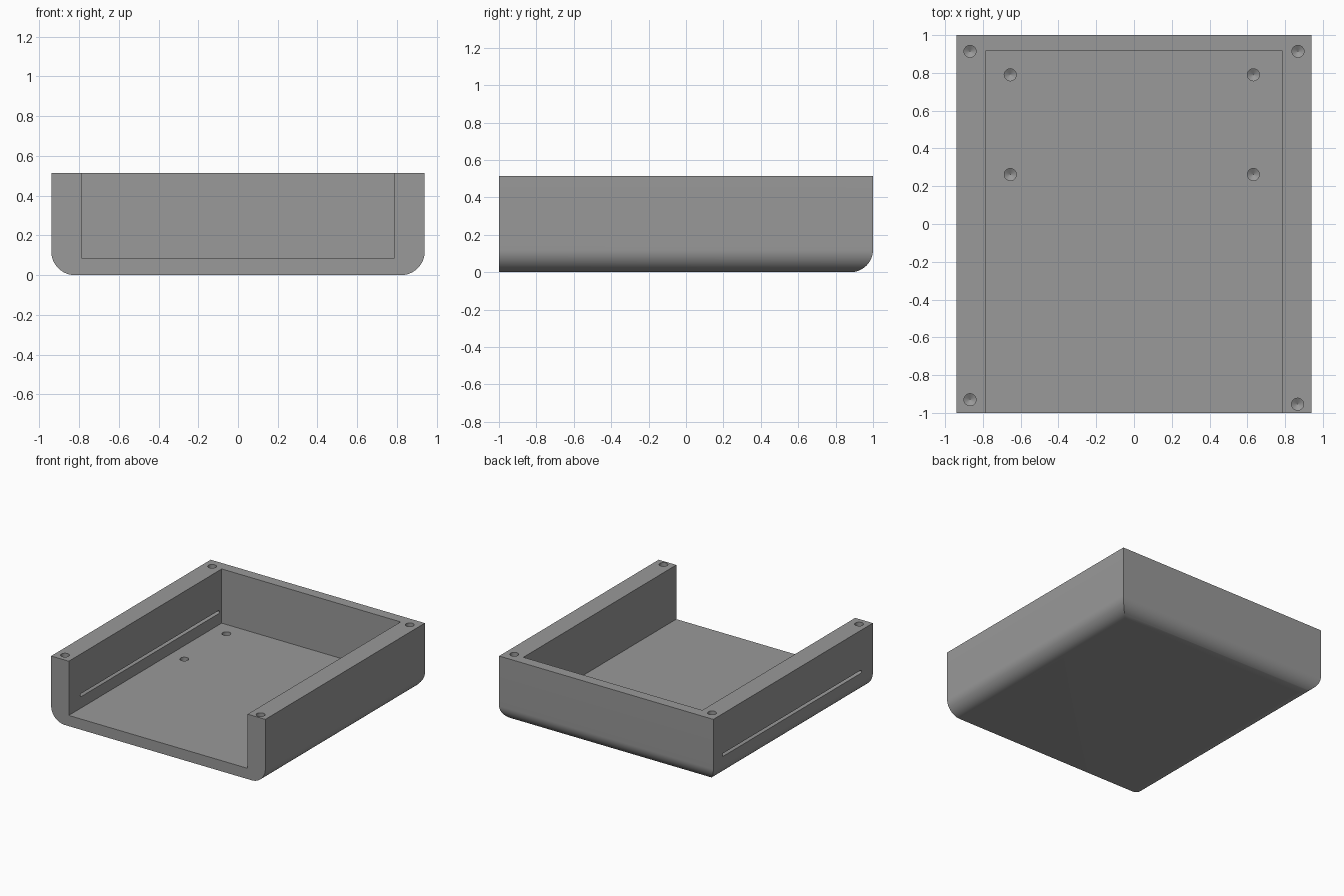
import bpy, bmesh, math
from mathutils import Vector

if "Cube" in bpy.data.objects:
    bpy.data.objects.remove(bpy.data.objects["Cube"])

grey = bpy.data.materials.new("grey plastic")
grey.diffuse_color = (0.32, 0.32, 0.32, 1)
grey.use_nodes = True
grey.node_tree.nodes["Principled BSDF"].inputs["Base Color"].default_value = grey.diffuse_color


def loft(name, rings):
    """Closed solid skinned through rings that have equal point counts."""
    bm = bmesh.new()
    loops = [[bm.verts.new(p) for p in ring] for ring in rings]
    n = len(loops[0])
    for a, b in zip(loops, loops[1:]):
        for i in range(n):
            j = (i + 1) % n
            bm.faces.new((a[i], a[j], b[j], b[i]))
    bm.faces.new(loops[0])
    bm.faces.new(loops[-1])
    bmesh.ops.recalc_face_normals(bm, faces=bm.faces)
    mesh = bpy.data.meshes.new(name)
    bm.to_mesh(mesh)
    bm.free()
    mesh.materials.append(grey)
    obj = bpy.data.objects.new(name, mesh)
    bpy.context.collection.objects.link(obj)
    return obj


def rect(x, y0, y1, z):
    return [(-x, y0, z), (x, y0, z), (x, y1, z), (-x, y1, z)]


def circle(x, y, z, r, n=24):
    return [(x + r * math.cos(t), y + r * math.sin(t), z)
            for t in (2 * math.pi * i / n for i in range(n))]


def cut(target, cutter):
    mod = target.modifiers.new(cutter.name, 'BOOLEAN')
    mod.operation = 'DIFFERENCE'
    mod.solver = 'EXACT'
    mod.object = cutter
    bpy.context.view_layer.objects.active = target
    bpy.ops.object.modifier_apply(modifier=mod.name)
    bpy.data.objects.remove(cutter, do_unlink=True)


# Tray body: bottom edges rounded on the left, right and back, square in front
W, TOP, R, STEPS = 0.94, 0.515, 0.12, 16
rings = []
for i in range(STEPS + 1):
    a = math.pi / 2 * i / STEPS
    inset = R * (1 - math.sin(a))
    rings.append(rect(W - inset, -1, 1 - inset, R * (1 - math.cos(a))))
rings.append(rect(W, -1, 1, TOP))
tray = loft("tray", rings)

# Cavity, open at the top and front
cut(tray, loft("cavity", [rect(0.785, -1.2, 0.917, z) for z in (0.085, 0.8)]))

# Long thin slot with round ends through the left wall
SLOT_Z, SLOT_R = 0.187, 0.012
profile = []
for y, start in ((0.875, -math.pi / 2), (-0.845, math.pi / 2)):
    for i in range(9):
        t = start + math.pi * i / 8
        profile.append((y + SLOT_R * math.cos(t), SLOT_Z + SLOT_R * math.sin(t)))
cut(tray, loft("slot", [[(x, y, z) for y, z in profile] for x in (-1.1, -0.7)]))

# Drilled blind holes with conical tips: rim corners, then floor mounts
RIM = [(-0.868, 0.914), (0.868, 0.914), (-0.868, -0.93), (0.866, -0.954)]
FLOOR = [(x, y) for x in (-0.655, 0.632) for y in (0.79, 0.262)]
for spots, face, depth in ((RIM, TOP, 0.16), (FLOOR, 0.085, 0.04)):
    for x, y in spots:
        cut(tray, loft("hole", [circle(x, y, face + 0.05, 0.032),
                                circle(x, y, face - depth, 0.032),
                                circle(x, y, face - depth - 0.019, 0.0005)]))

# Smooth the rounded edges and keep the corners crisp
bpy.ops.object.select_all(action='DESELECT')
tray.select_set(True)
bpy.context.view_layer.objects.active = tray
bpy.ops.object.shade_smooth_by_angle(angle=math.radians(30))
